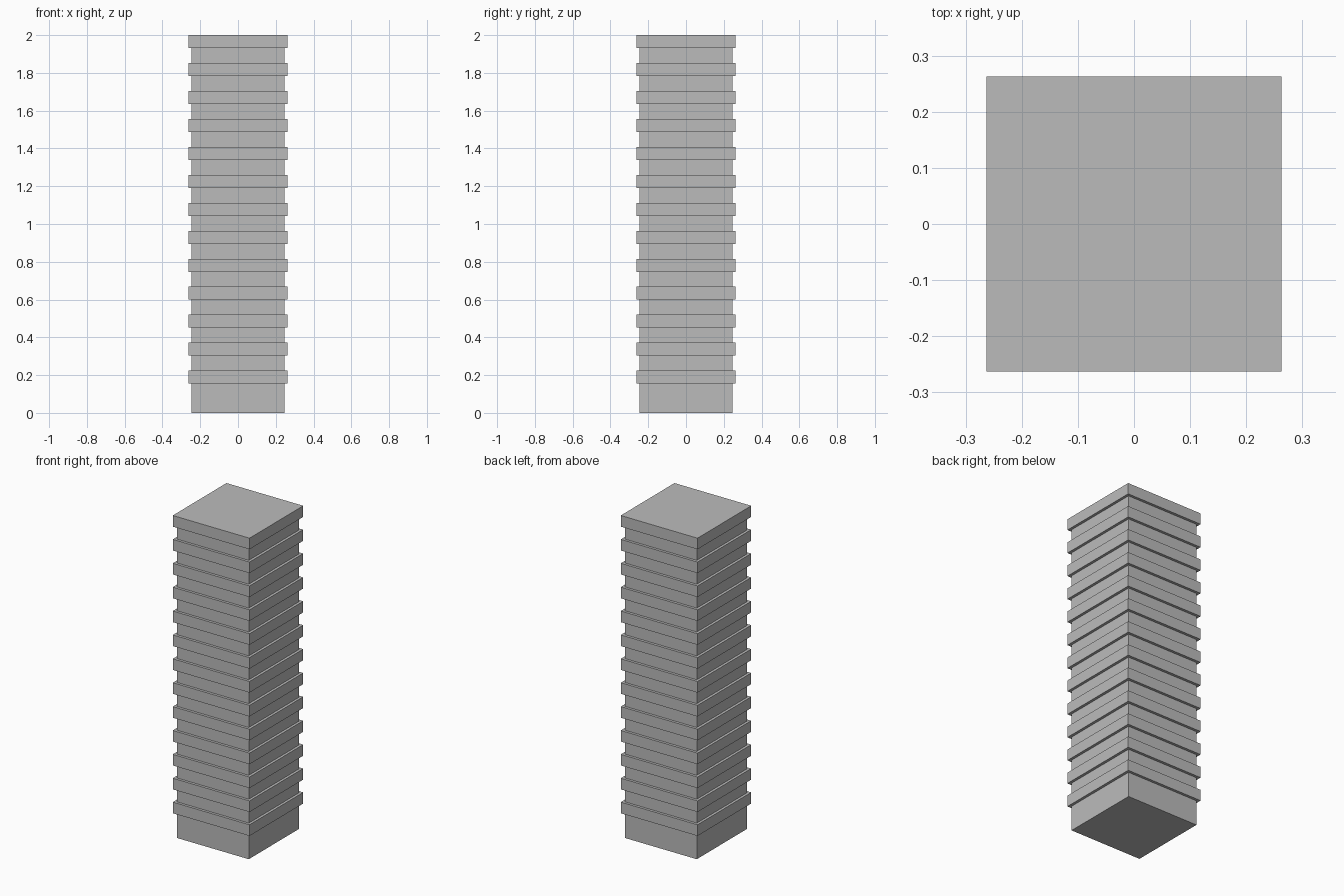
import bpy

cube = bpy.data.objects.get("Cube")
if cube:
    bpy.data.objects.remove(cube, do_unlink=True)

HEIGHT = 2.0
CORE_WIDTH = 0.493
BAND_WIDTH = 0.526
BAND_HEIGHT = 0.069
PITCH = 0.148
BANDS = 13

# Single concrete colour
concrete = bpy.data.materials.new("concrete_grey")
concrete.use_nodes = True
grey = (0.5, 0.5, 0.5, 1.0)
concrete.diffuse_color = grey
concrete.node_tree.nodes["Principled BSDF"].inputs["Base Color"].default_value = grey


def add_block(name, width, bottom, top):
    """Square block spanning bottom to top."""
    bpy.ops.mesh.primitive_cube_add(size=1, location=(0, 0, (bottom + top) / 2))
    block = bpy.context.object
    block.name = name
    block.scale = (width, width, top - bottom)
    bpy.ops.object.transform_apply(location=False, rotation=False, scale=True)
    block.data.materials.append(concrete)
    return block


# Tower shaft, ending inside the top band
add_block("tower_core", CORE_WIDTH, 0, HEIGHT - BAND_HEIGHT / 2)

# Projecting floor bands, repeated downward from the roof
bands = add_block("floor_bands", BAND_WIDTH, HEIGHT - BAND_HEIGHT, HEIGHT)
repeat = bands.modifiers.new("floors", 'ARRAY')
repeat.count = BANDS
repeat.use_relative_offset = False
repeat.use_constant_offset = True
repeat.constant_offset_displace = (0, 0, -PITCH)
